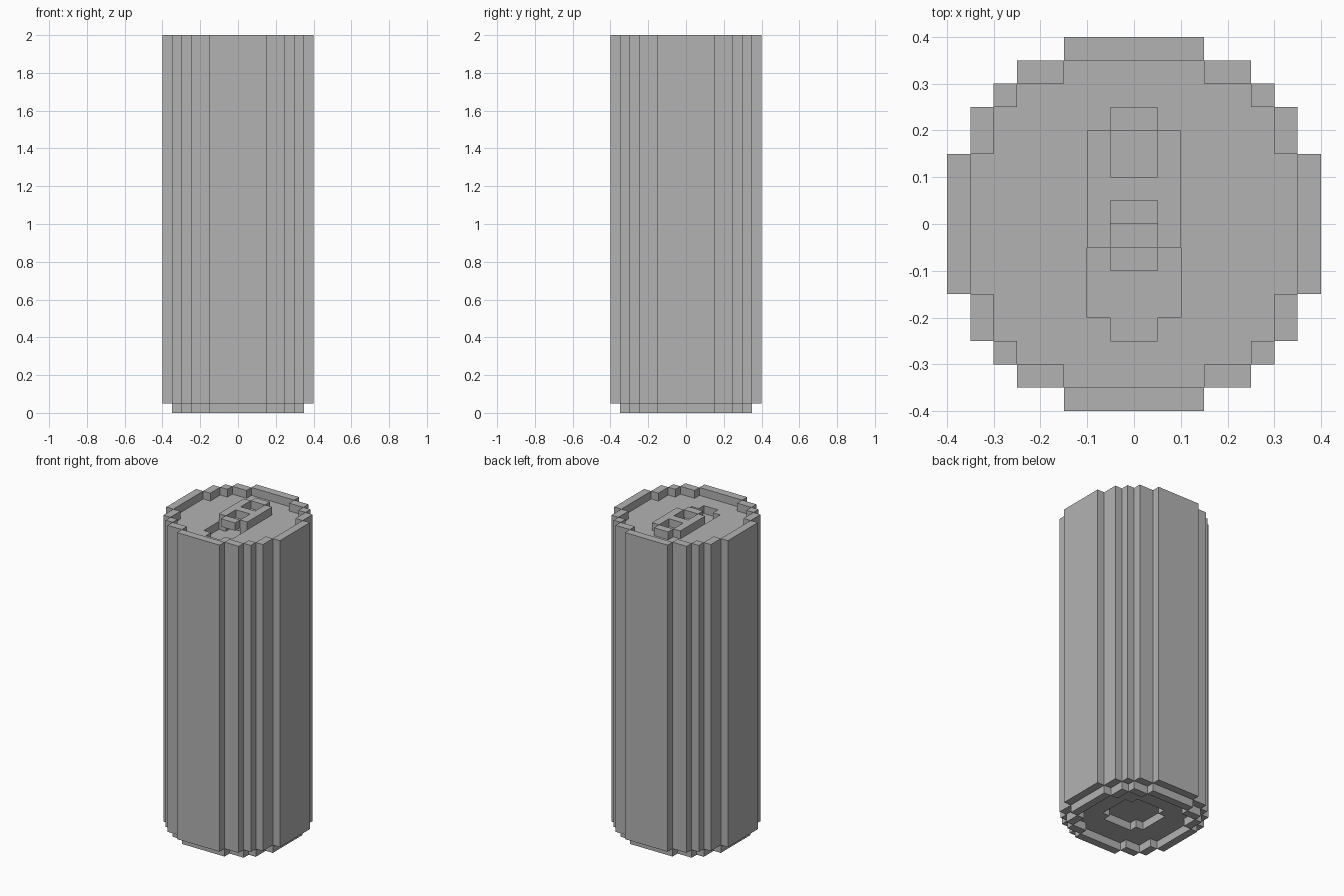
import bpy
import bmesh

U = 0.05  # block size
cube = bpy.data.objects.get("Cube")
if cube:
    bpy.data.objects.remove(cube, do_unlink=True)

grey = bpy.data.materials.new("plain grey")
grey.use_nodes = True
grey.diffuse_color = (0.45, 0.45, 0.45, 1)
grey.node_tree.nodes["Principled BSDF"].inputs["Base Color"].default_value = (0.45, 0.45, 0.45, 1)


def disc(rows):
    """Cells of a stepped disc from half-widths per row, middle row outwards."""
    return {(x, y) for i, w in enumerate(rows) for y in (i, -1 - i) for x in range(-w, w)}


def rect(x0, x1, y0, y1):
    return {(x, y) for x in range(x0, x1) for y in range(y0, y1)}


def blocks(name, layers):
    """Stack (cells, bottom, top) layers, keep only the outer faces, merge flat ones."""
    bm = bmesh.new()

    def quad(*pts):
        bm.faces.new([bm.verts.new([c * U for c in p]) for p in pts])

    for i, (cells, z0, z1) in enumerate(layers):
        below = layers[i - 1][0] if i else set()
        above = layers[i + 1][0] if i + 1 < len(layers) else set()
        for x, y in cells:
            a, b, c, d = (x, y), (x + 1, y), (x + 1, y + 1), (x, y + 1)
            if (x, y) not in above:
                quad(*[(*p, z1) for p in (a, b, c, d)])
            if (x, y) not in below:
                quad(*[(*p, z0) for p in (d, c, b, a)])
            for p, q, n in ((a, b, (x, y - 1)), (b, c, (x + 1, y)),
                            (c, d, (x, y + 1)), (d, a, (x - 1, y))):
                if n not in cells:
                    quad((*p, z0), (*q, z0), (*q, z1), (*p, z1))
    bmesh.ops.remove_doubles(bm, verts=bm.verts, dist=U / 100)
    bmesh.ops.dissolve_limit(bm, angle_limit=0.01, verts=bm.verts, edges=bm.edges)
    mesh = bpy.data.meshes.new(name)
    bm.to_mesh(mesh)
    bm.free()
    mesh.materials.append(grey)
    bpy.context.collection.objects.link(bpy.data.objects.new(name, mesh))


# Nested stepped outlines
outer = disc([8, 8, 8, 7, 7, 6, 5, 3])
inner = disc([7, 7, 7, 6, 6, 5, 3])
base_hollow = disc([6, 6, 6, 5, 5, 3])
base_dimple = disc([3, 3, 2])

# Drinking hole, and pull tab with two finger holes
mouth = rect(-2, 2, -4, -1) | rect(-1, 1, -5, 0)
tab = (rect(-2, 2, -1, 4) | rect(-1, 1, -2, 5)) - rect(-1, 1, -1, 1) - rect(-1, 1, 2, 4)

# Can body: foot rim, dimpled base, wall, lid, top rim
blocks("can_body", [
    (inner - base_hollow, 0, 1),
    (outer - base_dimple, 1, 2),
    (outer, 2, 38),
    (outer - mouth, 38, 39),
    (outer - inner, 39, 40),
])
blocks("pull_tab", [(tab, 39, 40)])
